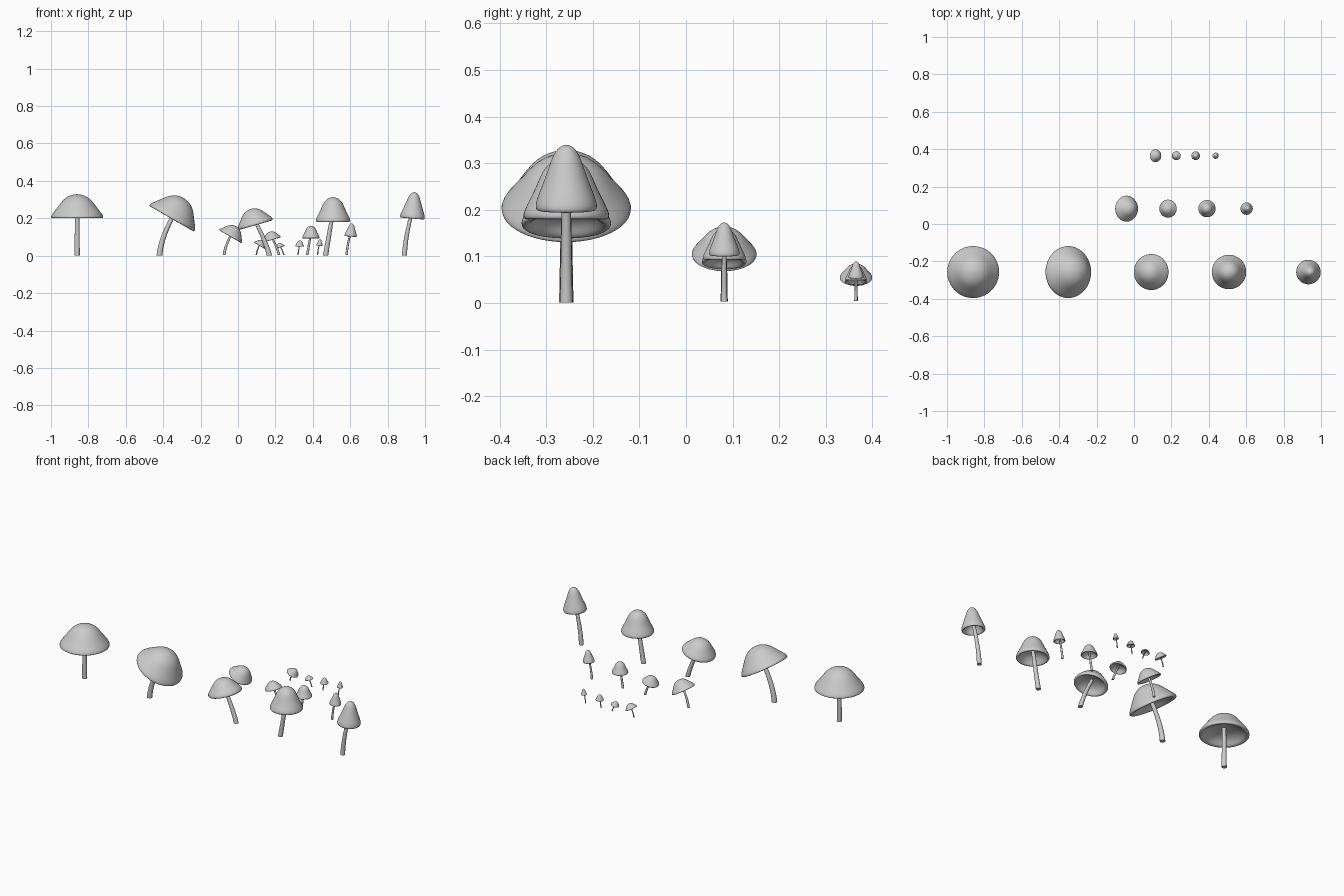
import bpy, bmesh
from math import sin, cos, tau, radians
from mathutils import Vector, Matrix

if "Cube" in bpy.data.objects:
    bpy.data.objects.remove(bpy.data.objects["Cube"])


def loft(name, rings, seg, close_start, close_end):
    """Mesh from rings given as (centre, tilt towards +x, radius)."""
    bm = bmesh.new()
    loops = []
    for c, tilt, r in rings:
        rot = Matrix.Rotation(tilt, 3, 'Y')
        loops.append([bm.verts.new(c + rot @ Vector((r * cos(tau * i / seg), r * sin(tau * i / seg), 0)))
                      for i in range(seg)])
    for a, b in zip(loops, loops[1:]):
        for i in range(seg):
            j = (i + 1) % seg
            bm.faces.new((a[i], a[j], b[j], b[i])).smooth = True
    if close_start:
        bm.faces.new(loops[0][::-1])
    if close_end:
        bm.faces.new(loops[-1])
    bmesh.ops.recalc_face_normals(bm, faces=bm.faces)
    me = bpy.data.meshes.new(name)
    bm.to_mesh(me)
    bm.free()
    return me


def cap_mesh(centre, tilt, profile):
    t = radians(tilt)
    axis = Vector((sin(t), 0, cos(t)))
    rings = [(centre + axis * h, t, r) for r, h in profile]
    me = loft("cap", rings, 24, True, True)
    me.polygons.foreach_set("use_smooth", [True] * len(me.polygons))
    return me


def stem_mesh(base, ctrl, tip, r0, r1):
    rings = []
    for k in range(13):
        t = k / 12
        p = base * (1 - t) ** 2 + ctrl * 2 * t * (1 - t) + tip * t * t
        d = (ctrl - base) * (1 - t) + (tip - ctrl) * t
        ang = Vector((0, 1)).angle_signed(Vector((d.x, d.z)))
        # keep the foot flat on the ground
        rings.append((p, ang if k else 0.0, r0 + (r1 - r0) * t))
    return loft("stem", rings, 20, True, True)


# cap profiles (radius, height above rim): dome outside, lip, hollow underside
wide = [(.002, .129), (.022, .127), (.05, .118), (.077, .098), (.099, .068), (.121, .04),
        (.137, .019), (.142, .006), (.138, .000), (.124, .000), (.113, .009), (.098, .026),
        (.06, .042), (.01, .046)]
low = [(.002, .086), (.02, .084), (.042, .075), (.06, .056), (.075, .037), (.09, .02),
       (.098, .007), (.097, -.003), (.09, -.006), (.08, -.002), (.072, .008), (.06, .02),
       (.035, .03), (.008, .032)]
bell = [(.002, .133), (.017, .131), (.035, .122), (.051, .104), (.061, .08), (.073, .053),
        (.086, .029), (.0935, .012), (.093, .002), (.086, -.002), (.077, .004), (.068, .022),
        (.04, .045), (.008, .05)]
cone = [(.002, .14), (.01, .138), (.022, .129), (.032, .109), (.041, .082), (.053, .05),
        (.063, .026), (.067, .01), (.066, .001), (.06, -.003), (.053, .003), (.046, .02),
        (.028, .045), (.007, .05)]

# kind: rim centre x, z, tilt, profile, stem base x, control point, stem radii
kinds = [
    ("round", -.86, .2, 0, wide, -.86, (-.86, .12), .0145, .011),
    ("leaning", -.355, .197, 30, wide, -.42, (-.41, .11), .0155, .011),
    ("flat", .093, .168, -16, low, .168, (.145, .085), .014, .009),
    ("bell", .508, .18, 0, bell, .468, (.485, .10), .014, .010),
    ("pointed", .932, .2, 5, cone, .89, (.895, .11), .0135, .009),
]
# row: name, scale, x offset, y, z offset
rows = [("large", 1, 0, -.257, 0), ("medium", .5, .136, .082, .003), ("small", .25, .203, .365, .004)]

for kind, x, z, tilt, prof, bx, ctrl, r0, r1 in kinds:
    centre = Vector((x, 0, z))
    t = radians(tilt)
    tip = centre + Vector((sin(t), 0, cos(t))) * (prof[-1][1] + .006)
    meshes = {"cap": cap_mesh(centre, tilt, prof),
              "stem": stem_mesh(Vector((bx, 0, .001)), Vector((ctrl[0], 0, ctrl[1])), tip, r0, r1)}
    for row, s, ox, y, oz in rows:
        if kind == "round" and row != "large":
            continue
        for part, me in meshes.items():
            ob = bpy.data.objects.new(f"{row}_{kind}_mushroom_{part}", me)
            ob.location = (ox, y, oz)
            ob.scale = (s, s, s)
            bpy.context.collection.objects.link(ob)
            if part == "cap":
                mod = ob.modifiers.new("smooth", 'SUBSURF')
                mod.levels = mod.render_levels = 1
